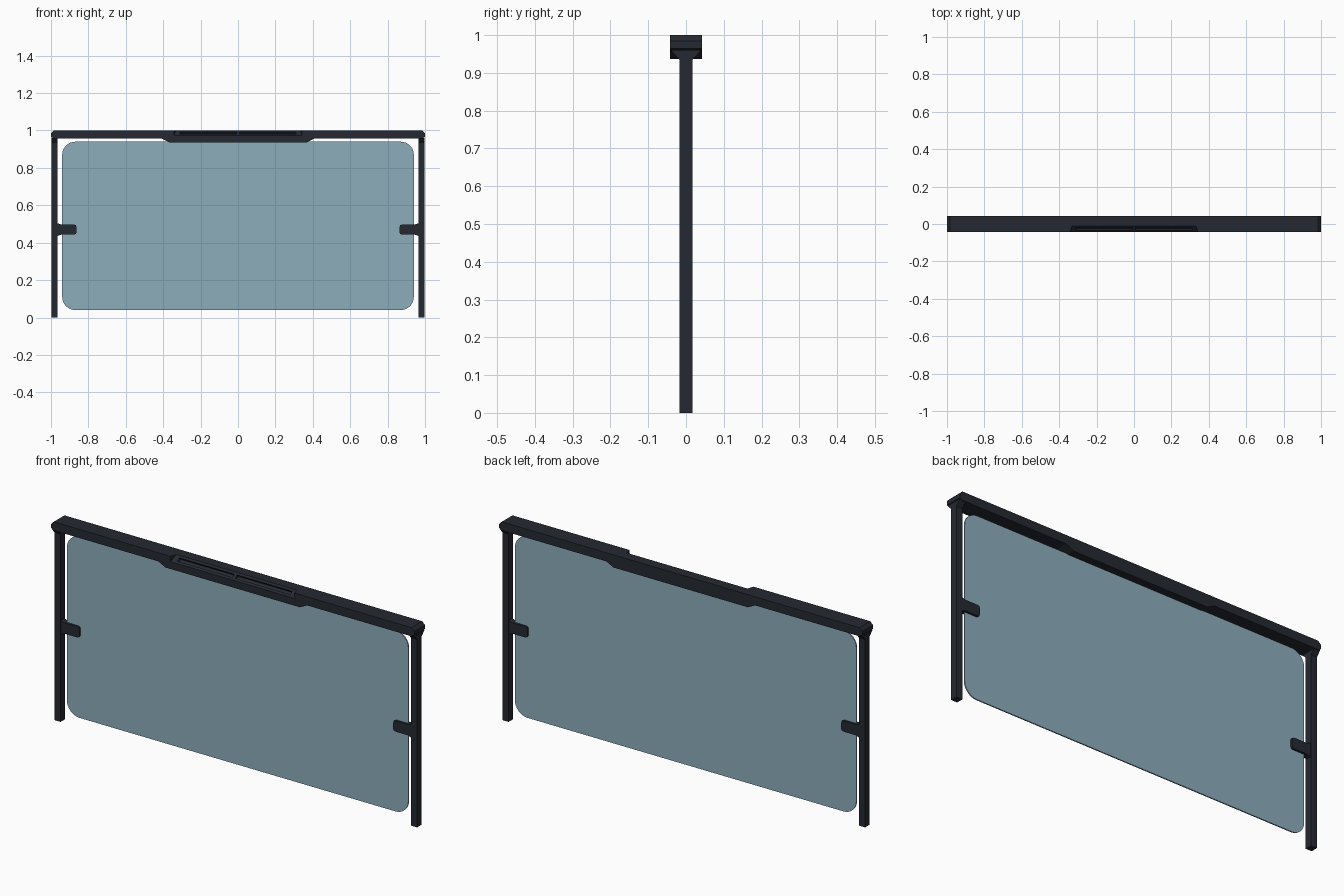
import bpy, bmesh
from math import cos, sin, pi
from mathutils import Vector

if "Cube" in bpy.data.objects:
    bpy.data.objects.remove(bpy.data.objects["Cube"])


def material(name, color):
    m = bpy.data.materials.new(name)
    m.diffuse_color = color
    m.use_nodes = True
    m.node_tree.nodes["Principled BSDF"].inputs["Base Color"].default_value = m.diffuse_color
    return m


DARK = material("dark_frame", (0.018, 0.022, 0.03, 1))
GLASS = material("tinted_glass", (0.27, 0.42, 0.5, 0.55))


def finish(name, bm, mat):
    bmesh.ops.recalc_face_normals(bm, faces=bm.faces)
    me = bpy.data.meshes.new(name)
    bm.to_mesh(me)
    bm.free()
    ob = bpy.data.objects.new(name, me)
    bpy.context.collection.objects.link(ob)
    me.materials.append(mat)
    return ob


def extrude_xz(name, outline, y0, y1, mat):
    bm = bmesh.new()
    face = bm.faces.new([bm.verts.new((x, y0, z)) for x, z in outline])
    new = bmesh.ops.extrude_face_region(bm, geom=[face])["geom"]
    moved = [v for v in new if isinstance(v, bmesh.types.BMVert)]
    bmesh.ops.translate(bm, verts=moved, vec=(0, y1 - y0, 0))
    return finish(name, bm, mat)


def hull(name, points, mat):
    bm = bmesh.new()
    for p in points:
        bm.verts.new(p)
    bmesh.ops.convex_hull(bm, input=bm.verts)
    return finish(name, bm, mat)


def rounded(x0, x1, z0, z1, r, n=8):
    pts = []
    corners = [(x1 - r, z1 - r), (x0 + r, z1 - r), (x0 + r, z0 + r), (x1 - r, z0 + r)]
    for k, (cx, cz) in enumerate(corners):
        for i in range(n + 1):
            a = (k + i / n) * pi / 2
            pts.append((cx + r * cos(a), cz + r * sin(a)))
    return pts


def cut(target, cutter):
    cutter.hide_render = True
    mod = target.modifiers.new("cut", "BOOLEAN")
    mod.operation = "DIFFERENCE"
    mod.solver = "EXACT"
    mod.object = cutter
    bpy.context.view_layer.objects.active = target
    bpy.ops.object.modifier_apply(modifier=mod.name)
    bpy.data.objects.remove(cutter, do_unlink=True)


# top rail with chamfered ends and a deeper middle section
half = [(0.37, 0.937), (0.41, 0.957), (0.985, 0.957), (1.0, 0.965), (1.0, 0.985), (0.985, 1.0)]
rail = extrude_xz("top_rail", half + [(-x, z) for x, z in reversed(half)], -0.042, 0.042, DARK)

# sloped recess along the top front edge
cut(rail, hull("recess_cutter", [(s * x, y, z) for s in (-1, 1) for x, y, z in
    [(0.325, -0.01, 1.0), (0.325, 0.01, 1.02), (0.345, -0.05, 0.967), (0.345, -0.06, 1.02)]], DARK))

# two shallow slots in the recess, split by a rib
along = Vector((0, -0.034, -0.028)).normalized()
normal = Vector((0, -along.z, along.y)) * -1
if normal.z < 0:
    normal = -normal
centre = Vector((0, -0.026, 0.987))
for s in (-1, 1):
    pts = []
    for x, w in ((0.008, 0.009), (0.31, 0.009)):
        for a in (-w, w):
            for d in (-0.014, 0.02):
                p = centre + along * a + normal * d
                pts.append((s * x, p.y, p.z))
    cut(rail, hull("slot_cutter", pts, DARK))

# posts, flared joints and clips on both sides
clip = [(0.968, 0.435), (0.968, 0.505), (0.945, 0.497)]
clip += [(0.88 + 0.012 * cos(a), 0.485 + 0.012 * sin(a)) for a in (pi / 2, 3 * pi / 4, pi)]
clip += [(0.88 + 0.012 * cos(a), 0.455 + 0.012 * sin(a)) for a in (pi, 5 * pi / 4, 3 * pi / 2)]
clip += [(0.945, 0.443)]
clip = [(x - 0.004 if x < 0.9 else x, z) for x, z in clip]
for side, s in (("left", -1), ("right", 1)):
    extrude_xz(side + "_post", [(s * x, z) for x, z in
               [(0.965, 0), (0.998, 0), (0.998, 0.96), (0.965, 0.96)]], -0.017, 0.017, DARK)
    hull(side + "_joint", [(s * x, y, z) for x in (0.965, 0.998)
         for y, z in [(-0.017, 0.935), (0.017, 0.935), (-0.04, 0.96), (0.04, 0.96)]], DARK)
    extrude_xz(side + "_clip", [(s * x, z) for x, z in clip], -0.014, 0.014, DARK)

# glass panel
extrude_xz("glass_panel", rounded(-0.94, 0.94, 0.04, 0.94, 0.07), -0.003, 0.003, GLASS)
